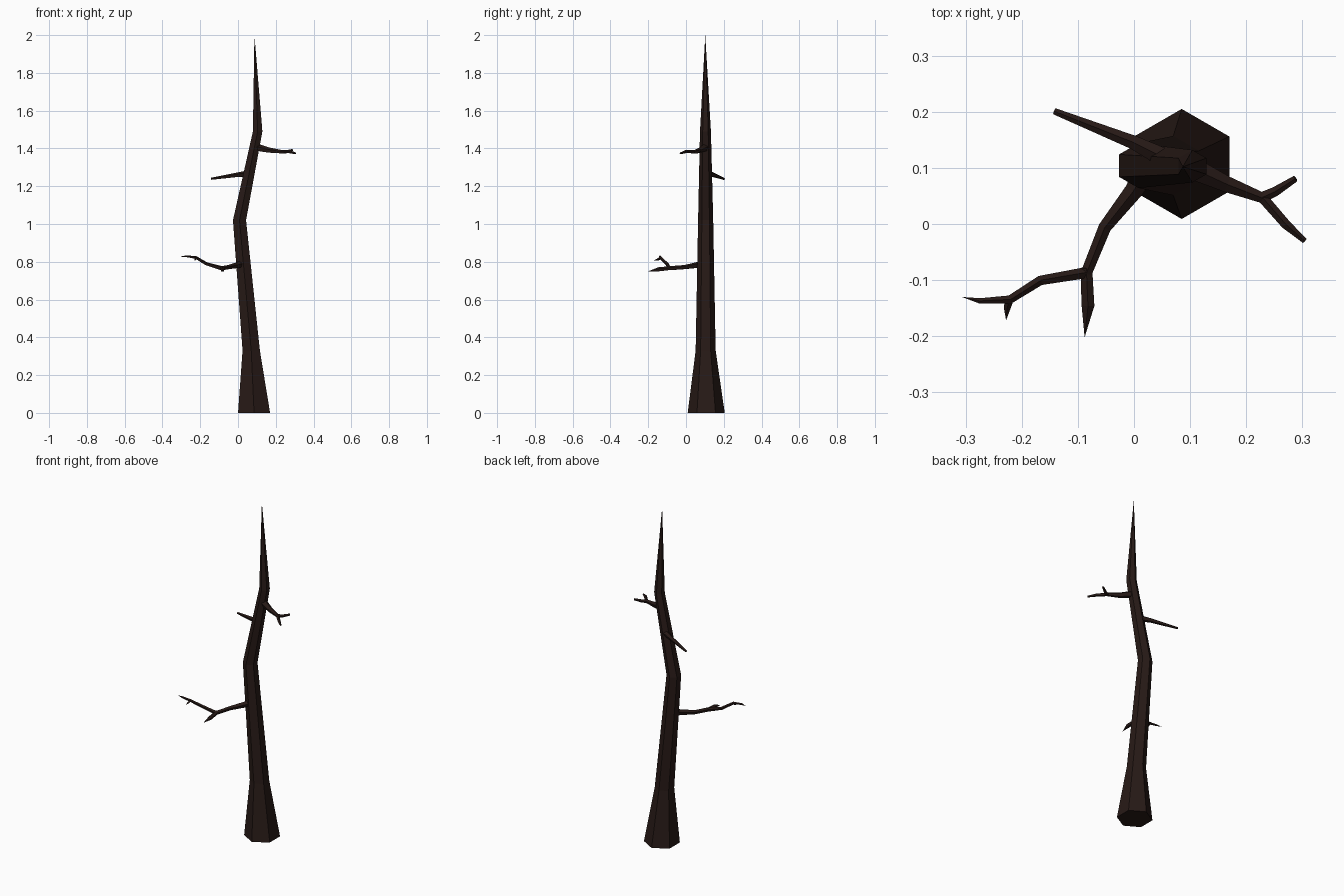
import bpy, bmesh, math
from mathutils import Vector

if "Cube" in bpy.data.objects:
    bpy.data.objects.remove(bpy.data.objects["Cube"])

bark = bpy.data.materials.new("dark_bark")
bark.diffuse_color = (0.020, 0.010, 0.008, 1)
bark.use_nodes = True
bark.node_tree.nodes["Principled BSDF"].inputs["Base Color"].default_value = bark.diffuse_color


def limb(name, points, sides, flat=False):
    """Faceted tube through (x, y, z, radius) points; radius 0 makes a sharp tip."""
    bm = bmesh.new()
    centres = [Vector(p[:3]) for p in points]
    rings = []
    for i, p in enumerate(points):
        if p[3] == 0:
            rings.append([bm.verts.new(centres[i])])
            continue
        before = centres[max(i - 1, 0)]
        after = centres[min(i + 1, len(points) - 1)]
        d1 = (centres[i] - before).normalized()
        d2 = (after - centres[i]).normalized()
        axis = Vector((0, 0, 1)) if flat else (d1 + d2).normalized()
        up = Vector((0, 1, 0)) if flat else Vector((0, 0, 1))
        u = up.cross(axis).normalized()
        v = axis.cross(u)
        ring = []
        for k in range(sides):
            a = math.pi / 2 + math.tau * k / sides
            ring.append(bm.verts.new(centres[i] + p[3] * (math.cos(a) * u + math.sin(a) * v)))
        rings.append(ring)
    for a, b in zip(rings, rings[1:]):
        for k in range(sides):
            n = (k + 1) % sides
            if len(b) == 1:
                bm.faces.new((a[k], a[n], b[0]))
            else:
                bm.faces.new((a[k], a[n], b[n], b[k]))
    bm.faces.new(rings[0][::-1])
    if len(rings[-1]) > 1:
        bm.faces.new(rings[-1])
    bmesh.ops.recalc_face_normals(bm, faces=bm.faces)
    mesh = bpy.data.meshes.new(name)
    bm.to_mesh(mesh)
    bm.free()
    mesh.materials.append(bark)
    obj = bpy.data.objects.new(name, mesh)
    bpy.context.collection.objects.link(obj)
    return obj


# Crooked six-sided trunk with a flared foot and pointed top
limb("trunk", [(0.085, 0.107, 0, 0.098), (0.070, 0.104, 0.33, 0.053),
               (0.008, 0.104, 1.02, 0.040), (0.104, 0.103, 1.49, 0.029),
               (0.087, 0.102, 2.0, 0)], 6, flat=True)

# Long lower branch and its two twigs
limb("lower_branch", [(0.022, 0.098, 0.79, 0.022), (0.0, 0.06, 0.782, 0.017),
                      (-0.052, -0.006, 0.771, 0.012), (-0.085, -0.087, 0.765, 0.012),
                      (-0.168, -0.101, 0.789, 0.009), (-0.222, -0.135, 0.822, 0.008),
                      (-0.275, -0.137, 0.829, 0.005), (-0.307, -0.130, 0.827, 0)], 5)
limb("lower_branch_twig", [(-0.085, -0.078, 0.766, 0.011), (-0.082, -0.145, 0.759, 0.012),
                           (-0.088, -0.202, 0.749, 0)], 5)
limb("lower_branch_tip_twig", [(-0.222, -0.133, 0.821, 0.008), (-0.226, -0.150, 0.812, 0.006),
                               (-0.228, -0.172, 0.806, 0)], 4)

# Forked branch on the upper right
limb("upper_right_branch", [(0.092, 0.105, 1.407, 0.022), (0.165, 0.071, 1.390, 0.015),
                            (0.230, 0.046, 1.382, 0.010), (0.270, 0.0, 1.383, 0.009),
                            (0.304, -0.030, 1.374, 0.005)], 5)
limb("upper_right_twig", [(0.225, 0.046, 1.382, 0.010), (0.252, 0.058, 1.381, 0.009),
                          (0.288, 0.081, 1.391, 0.006)], 5)

# Short plain branch on the upper left
limb("upper_left_branch", [(0.065, 0.112, 1.267, 0.019), (0.0, 0.145, 1.260, 0.013),
                           (-0.142, 0.201, 1.239, 0.006)], 5)
